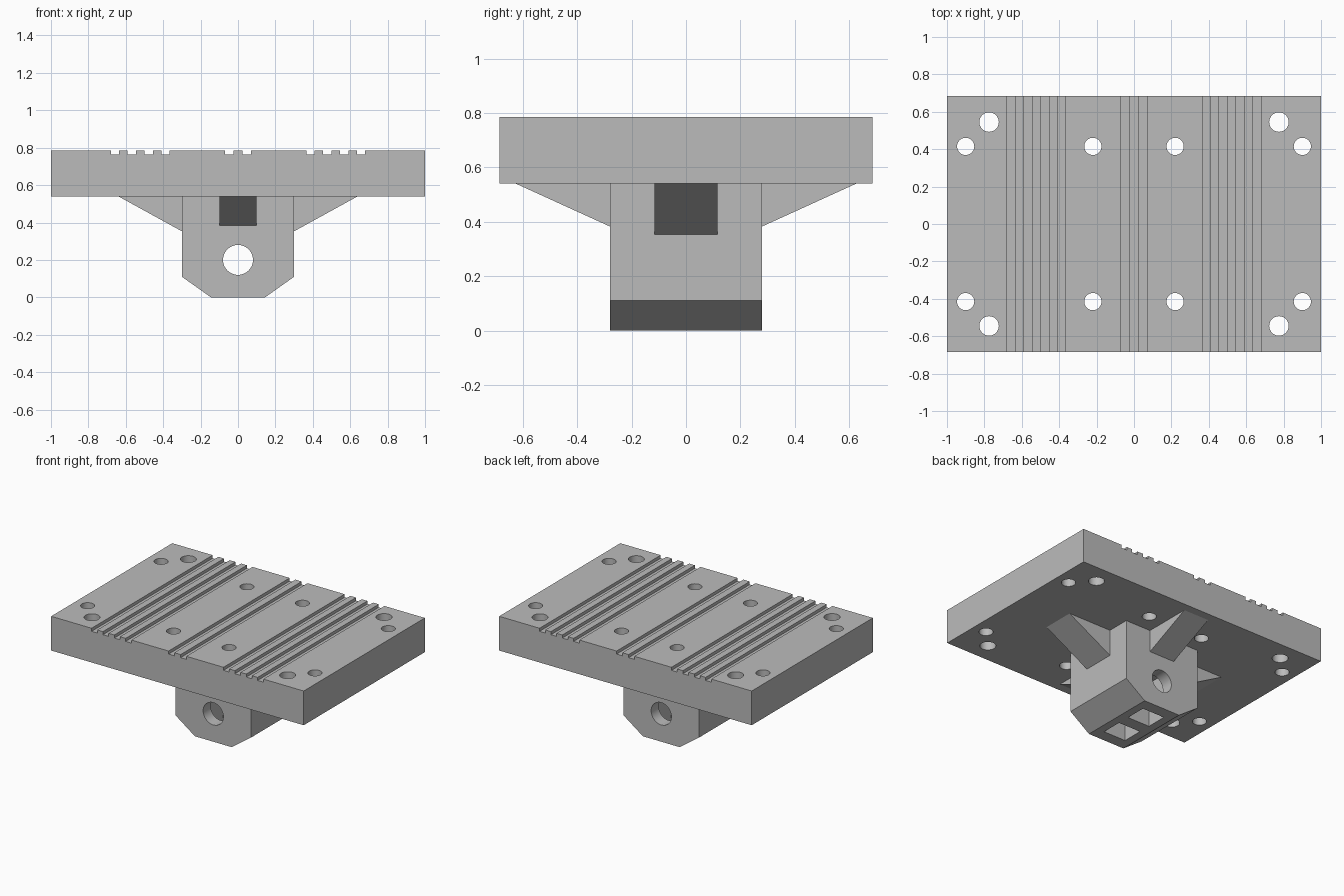
import bpy
import bmesh
from math import pi
from mathutils import Matrix, Vector

old = bpy.data.objects.get("Cube")
if old:
    bpy.data.objects.remove(old, do_unlink=True)

# Single grey material
grey = bpy.data.materials.new("light grey")
grey.use_nodes = True
colour = (0.5, 0.5, 0.5, 1)
grey.diffuse_color = colour
grey.node_tree.nodes["Principled BSDF"].inputs["Base Color"].default_value = colour

# Main dimensions
HALF_X, HALF_Y = 1.0, 0.685
PLATE_Z, TOP_Z = 0.54, 0.785
BLOCK_X, BLOCK_Y = 0.3, 0.28
GROOVE_W, GROOVE_D = 0.045, 0.022


def add_object(name, bm):
    bmesh.ops.recalc_face_normals(bm, faces=bm.faces)
    mesh = bpy.data.meshes.new(name)
    bm.to_mesh(mesh)
    bm.free()
    mesh.materials.append(grey)
    obj = bpy.data.objects.new(name, mesh)
    bpy.context.collection.objects.link(obj)
    return obj


def extrude_profile(name, points, half_depth, angle=0):
    """Extrude an (x, z) outline along y, then turn it about z."""
    bm = bmesh.new()
    face = bm.faces.new([bm.verts.new((x, -half_depth, z)) for x, z in points])
    out = bmesh.ops.extrude_face_region(bm, geom=[face])
    verts = [v for v in out["geom"] if isinstance(v, bmesh.types.BMVert)]
    bmesh.ops.translate(bm, verts=verts, vec=(0, 2 * half_depth, 0))
    bmesh.ops.transform(bm, matrix=Matrix.Rotation(angle, 4, "Z"), verts=bm.verts)
    return add_object(name, bm)


def cylinder(bm, radius, depth, centre, axis="Z"):
    turn = Matrix.Rotation(pi / 2, 4, "X") if axis == "Y" else Matrix()
    bmesh.ops.create_cone(bm, cap_ends=True, segments=48, radius1=radius, radius2=radius,
                          depth=depth, matrix=Matrix.Translation(centre) @ turn)


def cut(obj, bm):
    """Subtract the cutter mesh and bake the result."""
    cutter = add_object("cutter", bm)
    cutter.hide_render = True
    mod = obj.modifiers.new("cut", "BOOLEAN")
    mod.operation = "DIFFERENCE"
    mod.solver = "EXACT"
    mod.object = cutter
    graph = bpy.context.evaluated_depsgraph_get()
    mesh = bpy.data.meshes.new_from_object(obj.evaluated_get(graph))
    obj.modifiers.clear()
    obj.data = mesh
    bpy.data.objects.remove(cutter, do_unlink=True)


# Plate with lengthwise grooves in its top
side = [-0.68 + 2 * GROOVE_W * i for i in range(4)]
middle = [-0.07, 0.025]
starts = side + middle + [-x - GROOVE_W for x in reversed(side)]
outline = [(-HALF_X, PLATE_Z), (-HALF_X, TOP_Z)]
for x in starts:
    low = TOP_Z - GROOVE_D
    outline += [(x, TOP_Z), (x, low), (x + GROOVE_W, low), (x + GROOVE_W, TOP_Z)]
outline += [(HALF_X, TOP_Z), (HALF_X, PLATE_Z)]
plate = extrude_profile("plate", outline, HALF_Y)

# Screw holes through the plate
holes = bmesh.new()
for x, y, r in ((0.775, 0.545, 0.052), (0.9, 0.415, 0.046), (0.22, 0.415, 0.046)):
    for sx in (-1, 1):
        for sy in (-1, 1):
            cylinder(holes, r, 1, (sx * x, sy * y, PLATE_Z + 0.1))
cut(plate, holes)

# Mounting block with chamfered lower edges
half = [(0.145, 0), (BLOCK_X, 0.11), (BLOCK_X, PLATE_Z)]
block = extrude_profile("mounting_block", half + [(-x, z) for x, z in reversed(half)], BLOCK_Y)

# Cross bore through the block
bore = bmesh.new()
cylinder(bore, 0.08, 1, (0, 0, 0.2), "Y")
cut(block, bore)

# Two pockets open at the bottom
pockets = bmesh.new()
for s in (-1, 1):
    size = Matrix.Diagonal(Vector((0.176, 0.15, 0.64, 1)))
    bmesh.ops.create_cube(pockets, size=1, matrix=Matrix.Translation((0, s * 0.12, 0)) @ size)
cut(block, pockets)

# Sloping ribs on the four sides of the block
side_rib = [(BLOCK_X, 0.353), (0.64, PLATE_Z), (BLOCK_X, PLATE_Z)]
end_rib = [(BLOCK_Y, 0.383), (0.625, PLATE_Z), (BLOCK_Y, PLATE_Z)]
ribs = [
    extrude_profile("left_rib", side_rib, 0.116),
    extrude_profile("right_rib", side_rib, 0.116, pi),
    extrude_profile("back_rib", end_rib, 0.1, pi / 2),
    extrude_profile("front_rib", end_rib, 0.1, -pi / 2),
]

# Smooth round holes, sharp edges elsewhere
bpy.ops.object.select_all(action="DESELECT")
for obj in [plate, block] + ribs:
    obj.select_set(True)
bpy.context.view_layer.objects.active = plate
bpy.ops.object.shade_smooth_by_angle(angle=pi / 6)
